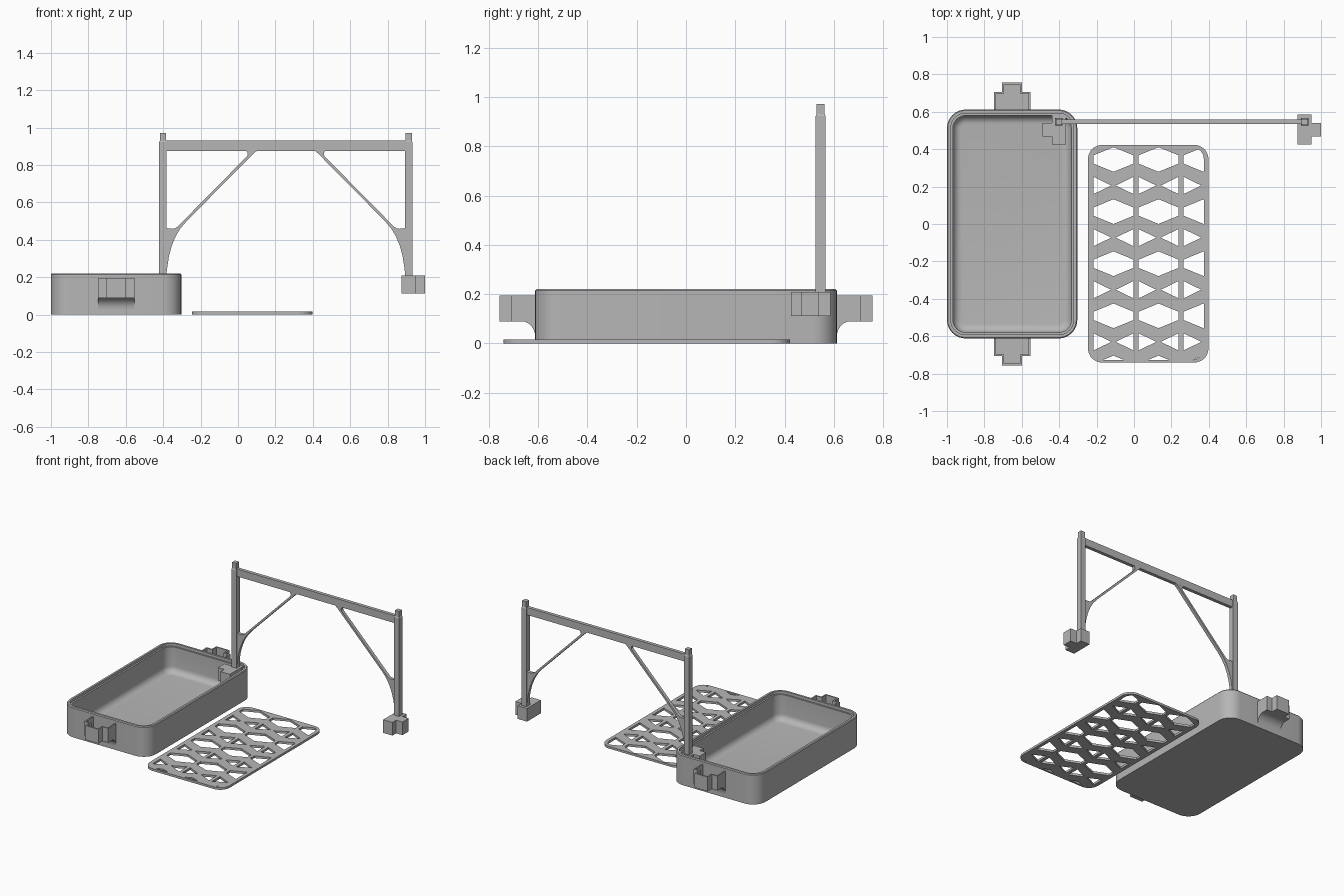
import bpy, bmesh
from math import sin, cos, pi, radians

if "Cube" in bpy.data.objects:
    bpy.data.objects.remove(bpy.data.objects["Cube"], do_unlink=True)

grey = bpy.data.materials.new("plain_grey")
grey.use_nodes = True
grey.diffuse_color = (0.47, 0.47, 0.47, 1)
grey.node_tree.nodes["Principled BSDF"].inputs["Base Color"].default_value = grey.diffuse_color


def finish(name, bm, smooth=False):
    bmesh.ops.recalc_face_normals(bm, faces=bm.faces)
    mesh = bpy.data.meshes.new(name)
    bm.to_mesh(mesh)
    bm.free()
    obj = bpy.data.objects.new(name, mesh)
    bpy.context.collection.objects.link(obj)
    mesh.materials.append(grey)
    if smooth:
        bpy.ops.object.select_all(action="DESELECT")
        bpy.context.view_layer.objects.active = obj
        obj.select_set(True)
        bpy.ops.object.shade_smooth_by_angle(angle=radians(30))
    return obj


def prism(name, outline, axis, lo, hi, smooth=False):
    """Extrude a flat outline along one axis."""
    place = {"x": lambda u, v: (lo, u, v), "y": lambda u, v: (u, lo, v), "z": lambda u, v: (u, v, lo)}[axis]
    bm = bmesh.new()
    base = bm.faces.new([bm.verts.new(place(u, v)) for u, v in outline])
    top = bmesh.ops.extrude_face_region(bm, geom=[base])["geom"]
    step = [hi - lo if a == axis else 0 for a in "xyz"]
    bmesh.ops.translate(bm, vec=step, verts=[g for g in top if isinstance(g, bmesh.types.BMVert)])
    return finish(name, bm, smooth)


def loft(name, rings, smooth=False):
    """Join rings of 3D points and cap both ends."""
    bm = bmesh.new()
    loops = [[bm.verts.new(p) for p in ring] for ring in rings]
    for a, b in zip(loops, loops[1:]):
        for i in range(len(a)):
            j = (i + 1) % len(a)
            bm.faces.new((a[i], a[j], b[j], b[i]))
    bm.faces.new(loops[0])
    bm.faces.new(loops[-1])
    return finish(name, bm, smooth)


def rounded(cx, cy, hx, hy, r, n=8):
    """Counter-clockwise rounded rectangle."""
    pts = []
    for k, (sx, sy) in enumerate([(1, 1), (-1, 1), (-1, -1), (1, -1)]):
        for i in range(n + 1):
            a = (k + i / n) * pi / 2
            pts.append((cx + sx * (hx - r) + r * cos(a), cy + sy * (hy - r) + r * sin(a)))
    return pts


def clip(poly, border):
    """Trim a polygon to a convex counter-clockwise border."""
    for (ax, ay), (bx, by) in zip(border, border[1:] + border[:1]):
        def side(p):
            return (bx - ax) * (p[1] - ay) - (by - ay) * (p[0] - ax)
        out = []
        for p, q in zip(poly, poly[1:] + poly[:1]):
            sp, sq = side(p), side(q)
            if sp >= 0:
                out.append(p)
            if sp * sq < 0:
                t = sp / (sp - sq)
                out.append((p[0] + t * (q[0] - p[0]), p[1] + t * (q[1] - p[1])))
        poly = out
    return poly


# Tray: one section of (inset, height) swept round a rounded rectangle
TX, HX, HY = -0.6515, 0.3485, 0.612
FIL = 0.045
section = [(0, 0), (0, 0.214), (0.005, 0.22), (0.02, 0.22), (0.02, 0.2), (0.032, 0.2)]
section += [(0.032 + FIL * (1 - cos(a)), 0.015 + FIL * (1 - sin(a)))
            for a in [i * pi / 12 for i in range(7)]]
loft("tray", [[(x, y, z) for x, y in rounded(TX, 0, HX - d, HY - d, 0.1 - d)]
              for d, z in section], smooth=True)


# Stepped sockets on both ends of the tray
def stepped(t):
    half = [(0.097 - t, -0.008), (0.097 - t, 0.095 - t), (0.053 - t, 0.095 - t), (0.053 - t, 0.144 - t)]
    return half + [(-a, b) for a, b in reversed(half)]


for end, s in (("front", -1), ("back", 1)):
    def at_end(pts):
        return [(TX + a, s * (HY + b)) for a, b in pts]
    prism(end + "_socket_wall", at_end(stepped(0) + stepped(0.01)[::-1]), "z", 0.09, 0.195)
    prism(end + "_socket_floor", at_end(stepped(0.0005)), "z", 0.09, 0.1)
    R = 0.062
    arc = [(s * (HY + R - R * cos(a)), 0.03 + R * sin(a)) for a in [i * pi / 16 for i in range(9)]]
    gusset = [(s * (HY - 0.008), 0.03)] + arc + [(s * (HY - 0.008), 0.03 + R)]
    prism(end + "_socket_gusset", gusset, "x", TX - 0.097, TX + 0.097, smooth=True)

# Grille plate with rows of hexagons and bow-tie triangles
GX, GY, GW, GH = 0.076, -0.159, 0.322, 0.5815
border = rounded(GX, GY, GW - 0.025, GH - 0.014, 0.06)
W = 0.107
hexagon = [(W, -0.022), (W, 0.022), (0, 0.066), (-W, 0.022), (-W, -0.022), (0, -0.066)]
tri = [(0.012, 0), (W, -0.046), (W, 0.046)]
tri_mirror = [(-x, y) for x, y in tri]
holes = []
for col in range(3):
    for row in range(5):
        cx, cy = -0.1096 + 0.2407 * col, 0.345 - 0.2787 * row
        for shape, dy in ((hexagon, 0), (tri, -0.139), (tri_mirror, -0.139)):
            hole = clip([(cx + x, cy + dy + y) for x, y in shape], border)
            if len(hole) > 2:
                holes.append(hole)

curve = bpy.data.curves.new("grille_outline", "CURVE")
curve.dimensions = "2D"
curve.fill_mode = "BOTH"
curve.extrude = 0.008
for pts in [rounded(GX, GY, GW, GH, 0.075)] + holes:
    spline = curve.splines.new("POLY")
    spline.points.add(len(pts) - 1)
    for p, (x, y) in zip(spline.points, pts):
        p.co = (x, y, 0, 1)
    spline.use_cyclic_u = True
outline = bpy.data.objects.new("grille_outline", curve)
bpy.context.collection.objects.link(outline)
bpy.context.view_layer.update()
flat = bpy.data.meshes.new_from_object(outline.evaluated_get(bpy.context.evaluated_depsgraph_get()))
bpy.data.objects.remove(outline, do_unlink=True)
bm = bmesh.new()
bm.from_mesh(flat)
bmesh.ops.remove_doubles(bm, verts=bm.verts, dist=0.0001)
bmesh.ops.translate(bm, vec=(0, 0, 0.008), verts=bm.verts)
for f in bm.faces:
    f.smooth = False
    f.material_index = 0
finish("grille", bm)

# Hanging frame, mirrored about its own middle
CX, FY = 0.2555, 0.546
brace = [(0.645, 0.465), (0.625, 0.46), (0.607, 0.459), (0.592, 0.462), (0.578, 0.471),
         (0.208, 0.846), (0.203, 0.856), (0.205, 0.867), (0.216, 0.88), (0.14, 0.88),
         (0.157, 0.874), (0.172, 0.862), (0.53, 0.5), (0.564, 0.46), (0.59, 0.416),
         (0.61, 0.367), (0.624, 0.315), (0.633, 0.26), (0.6375, 0.22), (0.645, 0.22)]
foot = [(0.6185, 0.425), (0.6935, 0.425), (0.6935, 0.468), (0.7445, 0.468),
        (0.7445, 0.54), (0.6935, 0.54), (0.6935, 0.585), (0.6185, 0.585)]
for side, s in (("left", 1), ("right", -1)):
    px = CX + s * 0.657
    loft(side + "_post", [[(px + a * h, FY + b * h, z) for a, b in ((1, 1), (-1, 1), (-1, -1), (1, -1))]
                          for h, z in ((0.02, 0.19), (0.02, 0.922), (0.0165, 0.93), (0.0165, 0.972))])
    prism(side + "_foot", [(CX + s * d, y) for d, y in foot], "z", 0.112, 0.208)
    prism(side + "_brace", [(CX + s * d, z) for d, z in brace], "y", FY - 0.012, FY + 0.012, smooth=True)
prism("crossbeam", [(CX - 0.645, 0.876), (CX + 0.645, 0.876), (CX + 0.645, 0.93), (CX - 0.645, 0.93)],
      "y", FY - 0.0125, FY + 0.0125)
